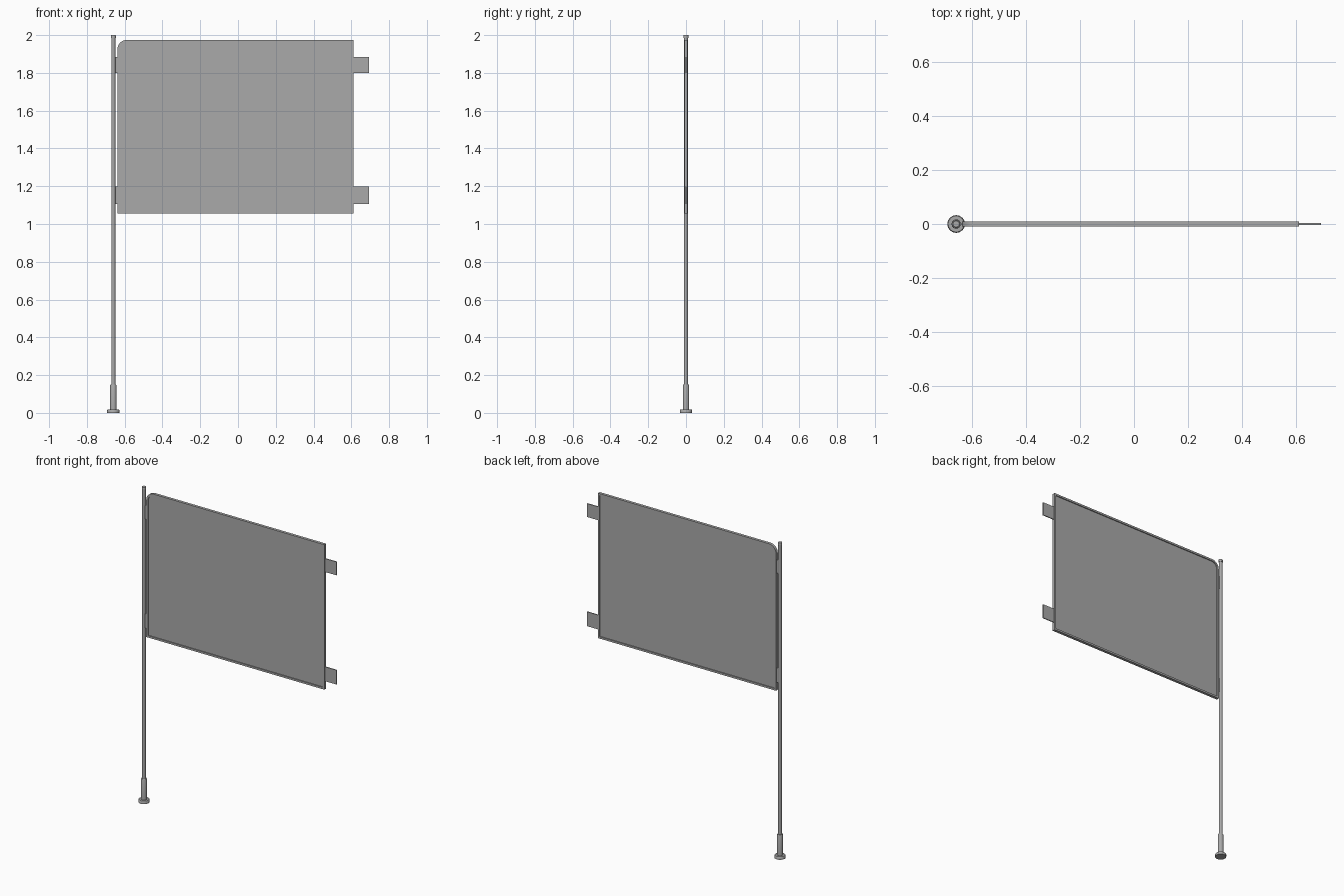
import bpy, bmesh, math

if "Cube" in bpy.data.objects:
    bpy.data.objects.remove(bpy.data.objects["Cube"])

grey = bpy.data.materials.new("mid grey")
grey.use_nodes = True
colour = (0.4, 0.4, 0.4, 1)
grey.diffuse_color = colour
grey.node_tree.nodes["Principled BSDF"].inputs["Base Color"].default_value = colour

POLE_X = -0.66
LEFT, RIGHT, BOTTOM, TOP = -0.638, 0.612, 1.055, 1.975


def finish(bm, name, smooth=False):
    bmesh.ops.recalc_face_normals(bm, faces=bm.faces)
    mesh = bpy.data.meshes.new(name)
    bm.to_mesh(mesh)
    bm.free()
    mesh.materials.append(grey)
    ob = bpy.data.objects.new(name, mesh)
    bpy.context.collection.objects.link(ob)
    if smooth:
        bpy.context.view_layer.objects.active = ob
        ob.select_set(True)
        bpy.ops.object.shade_smooth_by_angle(angle=math.radians(40))
        ob.select_set(False)
    return ob


def turned(name, profile, sides=16):
    """Closed solid of revolution about the pole axis."""
    bm = bmesh.new()
    rings = []
    for r, z in profile:
        rings.append([bm.verts.new((POLE_X + r * math.cos(a), r * math.sin(a), z))
                      for a in (math.tau * i / sides for i in range(sides))])
    for lo, hi in zip(rings, rings[1:]):
        for i in range(sides):
            j = (i + 1) % sides
            bm.faces.new((lo[i], lo[j], hi[j], hi[i]))
    bm.faces.new(rings[0])
    bm.faces.new(rings[-1])
    return finish(bm, name, True)


def plate(name, x0, x1, z0, z1, depth):
    bm = bmesh.new()
    bmesh.ops.create_cube(bm, size=1)
    for v in bm.verts:
        v.co = ((x0 + x1) / 2 + v.co.x * (x1 - x0), v.co.y * depth,
                (z0 + z1) / 2 + v.co.z * (z1 - z0))
    return finish(bm, name)


def outline(inset, radius=0.05, steps=8):
    """Rectangle with one rounded upper corner beside the pole."""
    r = radius - inset
    pts = [(LEFT + inset, BOTTOM + inset), (RIGHT - inset, BOTTOM + inset),
           (RIGHT - inset, TOP - inset)]
    for i in range(steps + 1):
        a = math.pi / 2 * (1 + i / steps)
        pts.append((LEFT + radius + r * math.cos(a), TOP - radius + r * math.sin(a)))
    return pts


# Pole, base and cap
turned("pole", [(0.011, 0.14), (0.011, 1.99)])
turned("base_sleeve", [(0.017, 0.015), (0.017, 0.145), (0.015, 0.15)])
turned("base_flange", [(0.033, 0), (0.033, 0.013), (0.03, 0.018)])
turned("pole_cap", [(0.013, 1.985), (0.013, 1.998), (0.012, 2.0)])

# Rim around the panel: four loops bridged into a ring
bm = bmesh.new()
loops = [[bm.verts.new((x, y, z)) for x, z in outline(inset)]
         for inset, y in ((0, -0.009), (0, 0.009), (0.012, 0.009), (0.012, -0.009))]
for k in range(4):
    a, b = loops[k], loops[(k + 1) % 4]
    for i in range(len(a)):
        j = (i + 1) % len(a)
        bm.faces.new((a[i], a[j], b[j], b[i]))
finish(bm, "panel_rim", True)

# Recessed panel sheet
bm = bmesh.new()
sheet = bm.faces.new([bm.verts.new((x, -0.003, z)) for x, z in outline(0.01)])
extruded = bmesh.ops.extrude_face_region(bm, geom=[sheet], use_keep_orig=True)
for item in extruded["geom"]:
    if isinstance(item, bmesh.types.BMVert):
        item.co.y = 0.003
finish(bm, "panel_sheet")

# Tabs on both sides of the panel
for label, z0, z1 in (("upper", 1.8, 1.885), ("lower", 1.107, 1.198)):
    plate(label + "_left_tab", RIGHT - 0.005, 0.693, z0, z1, 0.006)
    plate(label + "_pole_tab", POLE_X, LEFT + 0.005, z0, z1, 0.006)
